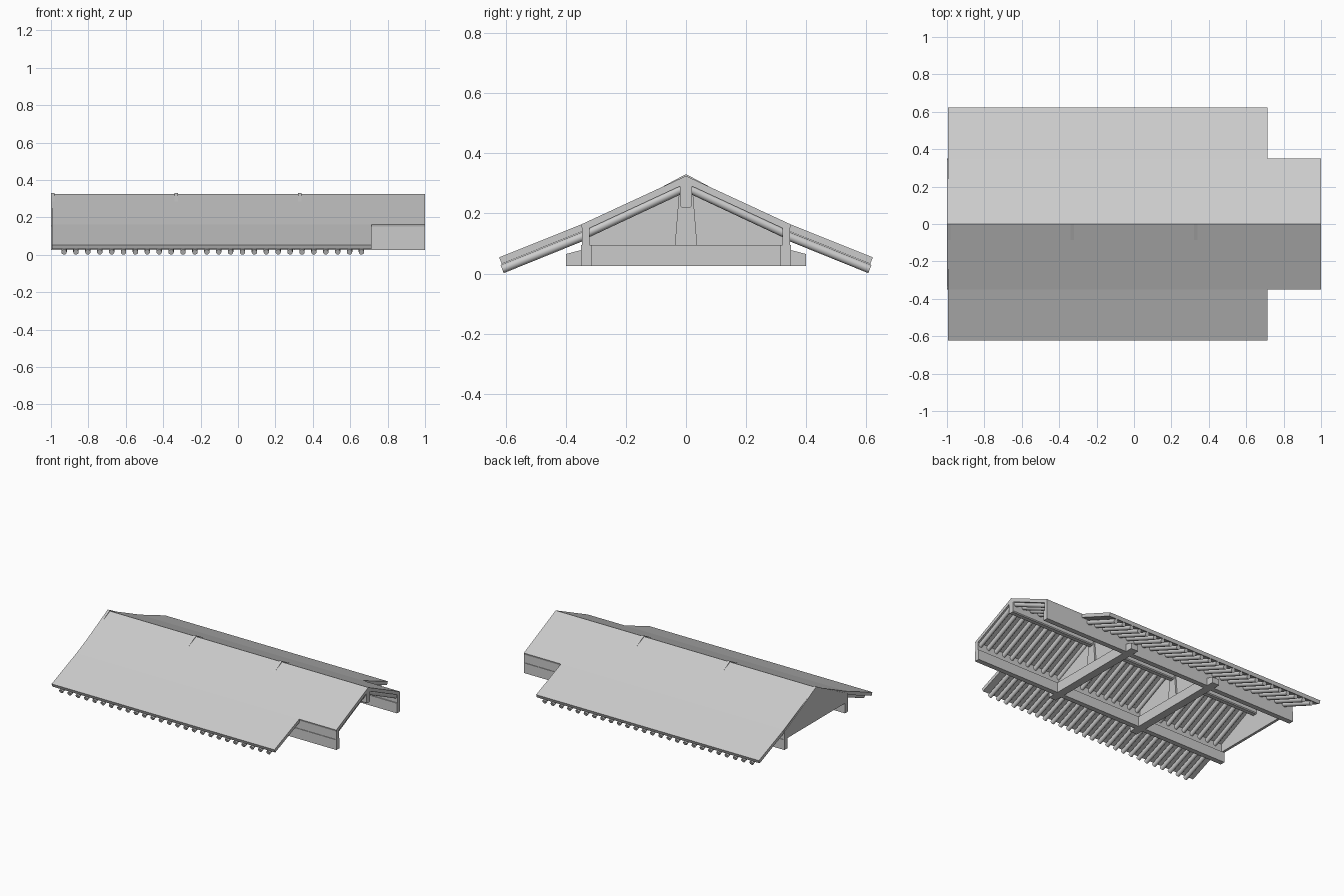
import bpy, bmesh
from mathutils import Vector

cube = bpy.data.objects.get("Cube")
if cube:
    bpy.data.objects.remove(cube, do_unlink=True)

grey = bpy.data.materials.new("plain grey")
grey.use_nodes = True
COLOUR = (0.6, 0.6, 0.6, 1)
grey.diffuse_color = COLOUR
grey.node_tree.nodes["Principled BSDF"].inputs["Base Color"].default_value = COLOUR


def finish(name, bm, smooth=False):
    bmesh.ops.recalc_face_normals(bm, faces=bm.faces)
    mesh = bpy.data.meshes.new(name)
    bm.to_mesh(mesh)
    bm.free()
    mesh.materials.append(grey)
    for f in mesh.polygons:
        f.use_smooth = smooth and len(f.vertices) == 4
    obj = bpy.data.objects.new(name, mesh)
    bpy.context.collection.objects.link(obj)
    return obj


def extrude_x(name, profile, x0, x1):
    """Extrude a y-z outline along x."""
    bm = bmesh.new()
    face = bm.faces.new([bm.verts.new((x0, y, z)) for y, z in profile])
    new = bmesh.ops.extrude_face_region(bm, geom=[face])["geom"]
    verts = [v for v in new if isinstance(v, bmesh.types.BMVert)]
    bmesh.ops.translate(bm, vec=(x1 - x0, 0, 0), verts=verts)
    return finish(name, bm)


def mirrored(half):
    """Complete a half outline that runs from top centre to bottom centre."""
    return half + [(-y, z) for y, z in reversed(half) if y > 0]


def rafter_row(name, start, end, xs, radius):
    """Round poles along one slope, repeated along x."""
    bm = bmesh.new()
    a, b = Vector((0, *start)), Vector((0, *end))
    turn = (b - a).to_track_quat('Z', 'Y').to_matrix().to_4x4()
    for x in xs:
        made = bmesh.ops.create_cone(bm, cap_ends=True, segments=12, radius1=radius,
                                     radius2=radius, depth=(b - a).length)["verts"]
        bmesh.ops.transform(bm, matrix=turn, verts=made)
        bmesh.ops.translate(bm, vec=(a + b) / 2 + Vector((x, 0, 0)), verts=made)
    finish(name, bm, smooth=True)


# Main dimensions
NOTCH = 0.715
LEFT_END = -0.995
TRUSSES = (-0.33, 0.33)
all_xs = [-0.93 + 0.0636 * i for i in range(31)]
eave_xs = [x for x in all_xs if x < NOTCH - 0.02]

# Roof slab over the room, with a broken slope at the eaves
extrude_x("upper_roof", mirrored([(0, 0.325), (0.35, 0.163), (0.343, 0.141), (0, 0.3)]), LEFT_END, 1)

for side, s in (("back", 1), ("front", -1)):
    eave = [(0.35, 0.163), (0.622, 0.054), (0.613, 0.032), (0.343, 0.141)]
    extrude_x(side + "_eave_roof", [(s * y, z) for y, z in eave], LEFT_END, NOTCH)

    # Round rafters
    rafter_row(side + "_upper_rafters", (s * 0.01, 0.283), (s * 0.335, 0.131), all_xs, 0.0145)
    rafter_row(side + "_eave_rafters", (s * 0.335, 0.127), (s * 0.612, 0.015), eave_xs, 0.0145)

    # Wall plate and the narrower purlin on it
    plate = [(0.315, 0.025), (0.35, 0.025), (0.35, 0.095), (0.315, 0.095)]
    extrude_x(side + "_wall_plate", [(s * y, z) for y, z in plate], -1, 1)
    purlin = [(0.322, 0.095), (0.346, 0.095), (0.346, 0.155), (0.322, 0.158)]
    extrude_x(side + "_purlin", [(s * y, z) for y, z in purlin], -1, 1)

# Ridge beam with a softened underside
extrude_x("ridge_beam", mirrored([(0, 0.302), (0.02, 0.292), (0.02, 0.226), (0.014, 0.22)]), -1, 1)

# Trusses: tie beam with tapered tails, king post and infill panel
tie = mirrored([(0.315, 0.095), (0.35, 0.078), (0.4, 0.065), (0.4, 0.025)])
post = mirrored([(0.023, 0.27), (0.037, 0.095)])
panel = mirrored([(0, 0.331), (0.09, 0.283), (0.335, 0.157), (0.335, 0.095)])
for name, x in zip(("right", "left"), TRUSSES):
    extrude_x(name + "_tie_beam", tie, x - 0.028, x + 0.028)
    extrude_x(name + "_king_post", post, x - 0.02, x + 0.02)
    extrude_x(name + "_truss_panel", panel, x - 0.009, x + 0.009)

# Closed gable at the far end
extrude_x("gable_panel", panel, -1, -0.982)
